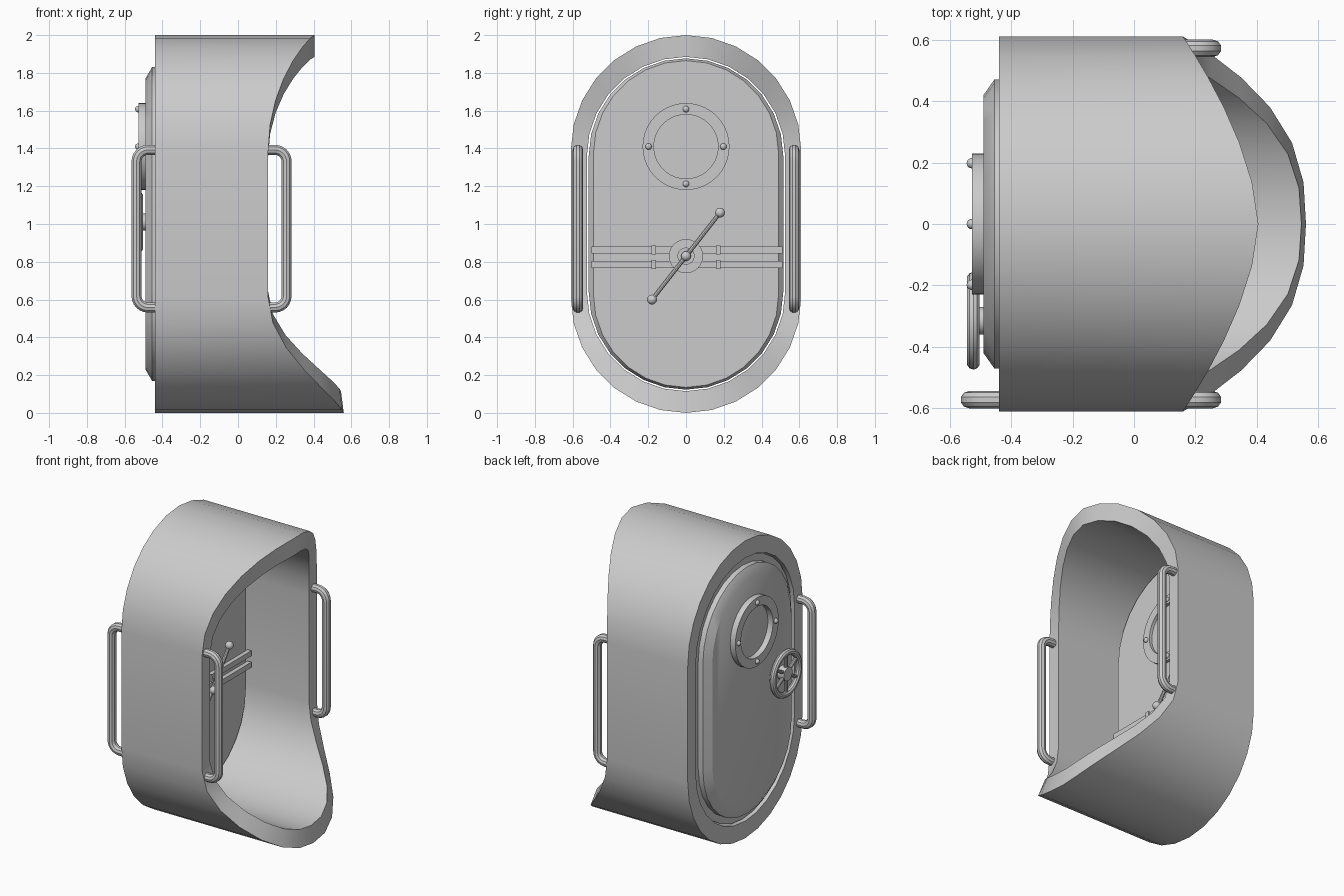
import bpy, bmesh, math
from math import sin, cos, pi
from mathutils import Vector

cube = bpy.data.objects.get("Cube")
if cube:
    bpy.data.objects.remove(cube, do_unlink=True)

GREY = (0.6, 0.6, 0.6, 1)
metal = bpy.data.materials.new("grey metal")
metal.use_nodes = True
metal.diffuse_color = GREY
metal.node_tree.nodes["Principled BSDF"].inputs["Base Color"].default_value = GREY


def finish(obj, name):
    obj.name = name
    obj.data.materials.clear()
    obj.data.materials.append(metal)
    bpy.ops.object.select_all(action='DESELECT')
    obj.select_set(True)
    bpy.context.view_layer.objects.active = obj
    bpy.ops.object.shade_smooth_by_angle(angle=math.radians(32))
    return obj


def stadium(hw, hh, n=14):
    """Upright rounded outline in y and z, centred on z = 1."""
    pts = []
    for sign in (1, -1):
        for i in range(n + 1):
            a = pi * i / n
            pts.append((sign * hw * cos(a), 1 + sign * (hh - hw + hw * sin(a))))
    return pts


def loft(name, rings, loop=False):
    """Skin a row of equal rings; cap the ends unless the row is a loop."""
    bm = bmesh.new()
    rows = [[bm.verts.new(p) for p in ring] for ring in rings]
    pairs = list(zip(rows, rows[1:]))
    if loop:
        pairs.append((rows[-1], rows[0]))
    else:
        bm.faces.new(rows[0])
        bm.faces.new(rows[-1])
    for a, b in pairs:
        for i in range(len(a)):
            j = (i + 1) % len(a)
            bm.faces.new((a[i], a[j], b[j], b[i]))
    bmesh.ops.recalc_face_normals(bm, faces=bm.faces)
    mesh = bpy.data.meshes.new(name)
    bm.to_mesh(mesh)
    bm.free()
    obj = bpy.data.objects.new(name, mesh)
    bpy.context.collection.objects.link(obj)
    return finish(obj, name)


def circle(x, r, y, z, n=40):
    return [(x, y + r * cos(2 * pi * i / n), z + r * sin(2 * pi * i / n)) for i in range(n)]


def disc(name, x0, x1, r, y, z):
    return loft(name, [circle(x0, r, y, z), circle(x1, r, y, z)])


def ball(name, r, loc):
    bpy.ops.mesh.primitive_uv_sphere_add(segments=16, ring_count=10, radius=r, location=loc)
    return finish(bpy.context.object, name)


def box(name, size, loc):
    bpy.ops.mesh.primitive_cube_add(size=1, location=loc)
    bpy.context.object.scale = size
    return finish(bpy.context.object, name)


def tube(name, pts, r):
    curve = bpy.data.curves.new(name, 'CURVE')
    curve.dimensions = '3D'
    curve.bevel_depth = r
    curve.bevel_resolution = 3
    curve.use_fill_caps = True
    line = curve.splines.new('POLY')
    line.points.add(len(pts) - 1)
    for p, co in zip(line.points, pts):
        p.co = (*co, 1)
    obj = bpy.data.objects.new(name, curve)
    bpy.context.collection.objects.link(obj)
    bpy.ops.object.select_all(action='DESELECT')
    obj.select_set(True)
    bpy.context.view_layer.objects.active = obj
    bpy.ops.object.convert(target='MESH')
    return finish(bpy.context.object, name)


# Shell: rounded tunnel with a back end that flares at top and bottom
FRONT, SIDE_END = -0.44, 0.16
HW, HH = 0.61, 1.0


def end_x(y, z, inset):
    t = min(abs(y) / HW, 1)
    if z > 1:
        return SIDE_END + 0.245 * (1 - t ** 1.65)
    return SIDE_END + (0.4 - inset) * (1 - t ** 2.6)


outer, inner = stadium(HW, HH), stadium(0.525, 0.885)
loft("shell", [
    [(FRONT, y, z) for y, z in outer],
    [(end_x(y, z, 0), y, z) for y, z in outer],
    [(end_x(oy, oz, 0.015), y, z) for (oy, oz), (y, z) in zip(outer, inner)],
    [(FRONT, y, z) for y, z in inner]], loop=True)

# Door: flanged slab with chamfered faces
DOOR_OUT, DOOR_IN = -0.49, -0.285
door_profile = [(DOOR_OUT, 0.42, 0.77), (-0.455, 0.47, 0.83), (-0.42, 0.47, 0.83),
                (-0.42, 0.515, 0.877), (-0.31, 0.515, 0.877), (DOOR_IN, 0.49, 0.865)]
loft("door", [[(x, y, z) for y, z in stadium(w, h)] for x, w, h in door_profile])

# Porthole rings and bolts on both faces of the door
PORT_Z = 1.41
for side, x0, x1 in (("outer", DOOR_OUT, -0.528), ("inner", DOOR_IN, -0.265)):
    loft(side + "_porthole_ring", [circle(x, r, 0, PORT_Z) for x, r in
         ((x0, 0.23), (x1, 0.23), (x1, 0.17), (x0, 0.17))], loop=True)
    for k in range(4):
        a = k * pi / 2
        ball(f"{side}_porthole_bolt_{k}", 0.017,
             (x1, 0.198 * cos(a), PORT_Z + 0.198 * sin(a)))

# Inside latch: locking bars, guides, hub and lever
LATCH_Z = 0.83
for name, z in (("upper", 0.862), ("lower", 0.785)):
    box(name + "_locking_bar", (0.03, 1.01, 0.036), (-0.272, 0.005, z))
    for side in (-1, 1):
        box(f"{name}_bar_guide", (0.042, 0.024, 0.048), (-0.267, side * 0.17, z))
disc("latch_hub", DOOR_IN, -0.245, 0.09, 0, LATCH_Z)
disc("latch_spindle", -0.25, -0.2, 0.045, 0, LATCH_Z)
ball("spindle_cap", 0.026, (-0.18, 0, LATCH_Z))
tip = Vector((0, 0.18, 0.23))
mid = Vector((-0.19, 0, LATCH_Z))
tube("lever_rod", [mid - tip, mid + tip], 0.012)
for side in (-1, 1):
    ball("lever_knob", 0.026, mid + side * tip)

# Outside handwheel
WHEEL_Y, WHEEL_Z, WHEEL_X = -0.315, 1.01, -0.523
bpy.ops.mesh.primitive_torus_add(major_radius=0.138, minor_radius=0.021, major_segments=36,
                                 minor_segments=10, location=(WHEEL_X, WHEEL_Y, WHEEL_Z),
                                 rotation=(0, pi / 2, 0))
finish(bpy.context.object, "handwheel_rim")
disc("handwheel_hub", DOOR_OUT, -0.54, 0.045, WHEEL_Y, WHEEL_Z)
for k in range(6):
    a = k * pi / 3 + pi / 6
    d = Vector((0, cos(a), sin(a)))
    hub = Vector((WHEEL_X, WHEEL_Y, WHEEL_Z))
    tube(f"handwheel_spoke_{k}", [hub + d * 0.03, hub + d * 0.135], 0.012)


# Grab handles with rounded corners
def handle(name, root, reach, y):
    low, high, r = 0.558, 1.392, 0.06
    s = 1 if reach > root else -1
    pts = [(root - s * 0.02, y, low)]
    for i in range(7):
        a = pi / 2 * i / 6
        pts.append((reach - s * r * (1 - sin(a)), y, low + r * (1 - cos(a))))
    top = [(x, py, low + high - z) for x, py, z in reversed(pts)]
    tube(name, pts + top, 0.028)


handle("front_right_handle", FRONT, -0.537, -0.572)
handle("front_left_handle", SIDE_END, 0.257, -0.572)
handle("back_left_handle", SIDE_END, 0.257, 0.572)
